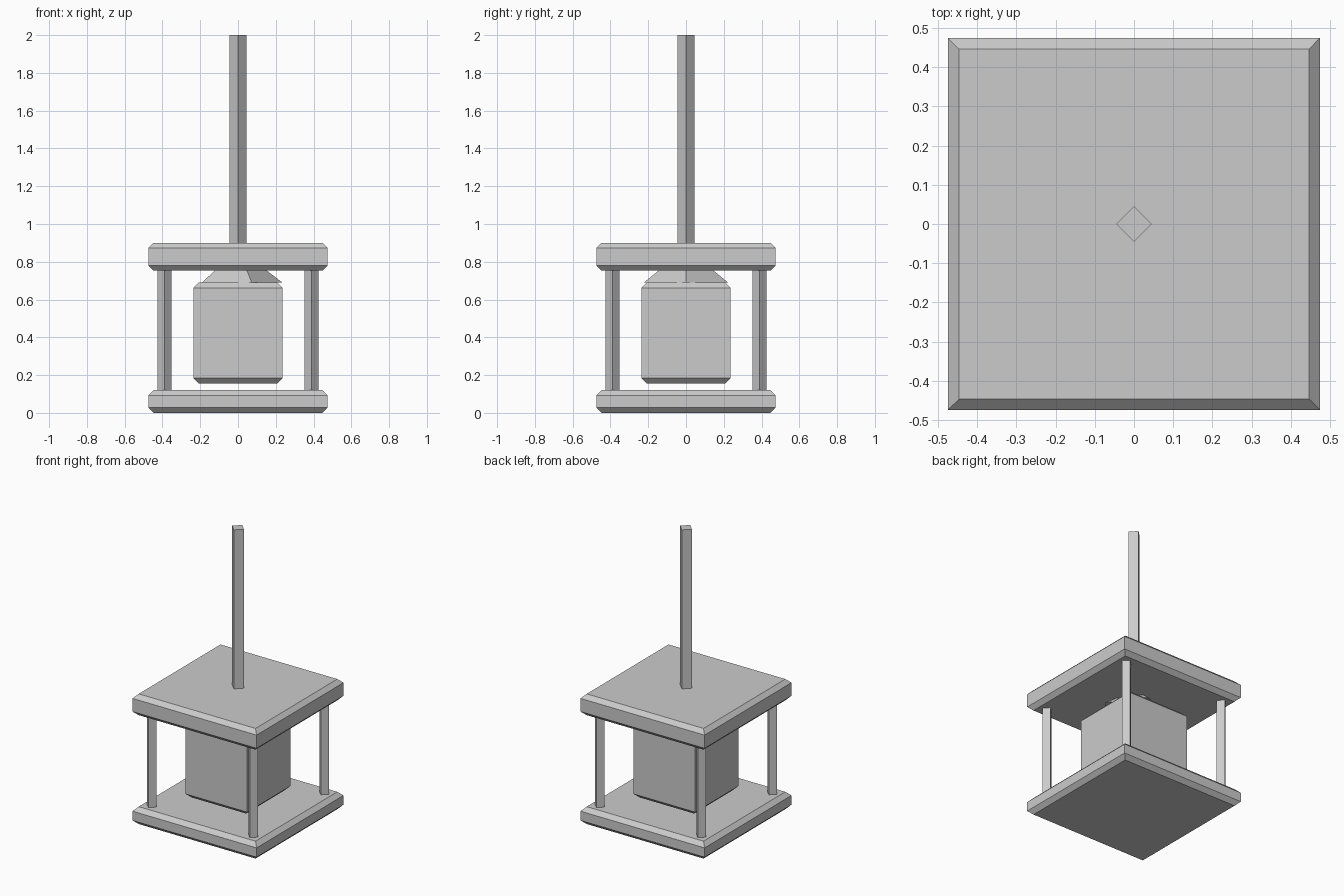
import bpy, bmesh, math

if "Cube" in bpy.data.objects:
    bpy.data.objects.remove(bpy.data.objects["Cube"])


def loft(name, rings, sides, x=0, y=0, turn=0):
    """Stack regular polygon rings (radius, z); radius 0 makes an apex."""
    bm = bmesh.new()
    loops = []
    for r, z in rings:
        angles = [turn + math.tau * i / sides for i in range(sides)]
        loops.append([bm.verts.new((x + r * math.cos(a), y + r * math.sin(a), z))
                      for a in angles])
    for low, high in zip(loops, loops[1:]):
        for i in range(sides):
            j = (i + 1) % sides
            bm.faces.new((low[i], low[j], high[j], high[i]))
    bm.faces.new(loops[0][::-1])
    bm.faces.new(loops[-1])
    bmesh.ops.remove_doubles(bm, verts=bm.verts, dist=1e-5)
    bmesh.ops.recalc_face_normals(bm, faces=bm.faces)
    mesh = bpy.data.meshes.new(name)
    bm.to_mesh(mesh)
    bm.free()
    obj = bpy.data.objects.new(name, mesh)
    bpy.context.collection.objects.link(obj)
    return obj


def chamfered_block(name, half, z0, z1, c=0.028):
    """Square block with chamfered top and bottom rims."""
    k = math.sqrt(2)
    rings = [((half - c) * k, z0), (half * k, z0 + c),
             (half * k, z1 - c), ((half - c) * k, z1)]
    return loft(name, rings, 4, turn=math.pi / 4)


# Slabs and hanging core
chamfered_block("base_slab", 0.475, 0.0, 0.12)
chamfered_block("top_slab", 0.475, 0.753, 0.90)
chamfered_block("core_block", 0.236, 0.156, 0.69)

# Five-sided cap joining the core to the top slab
loft("core_cap", [(0.235, 0.69), (0.0, 0.87)], 5)

# Diamond-section corner posts
for side, sx in (("left", -1), ("right", 1)):
    for end, sy in (("front", -1), ("back", 1)):
        loft(f"{end}_{side}_post", [(0.037, 0.11), (0.037, 0.76)], 4,
             0.388 * sx, 0.388 * sy)

# Hanging rod
loft("hanging_rod", [(0.045, 0.89), (0.045, 2.0)], 4)
